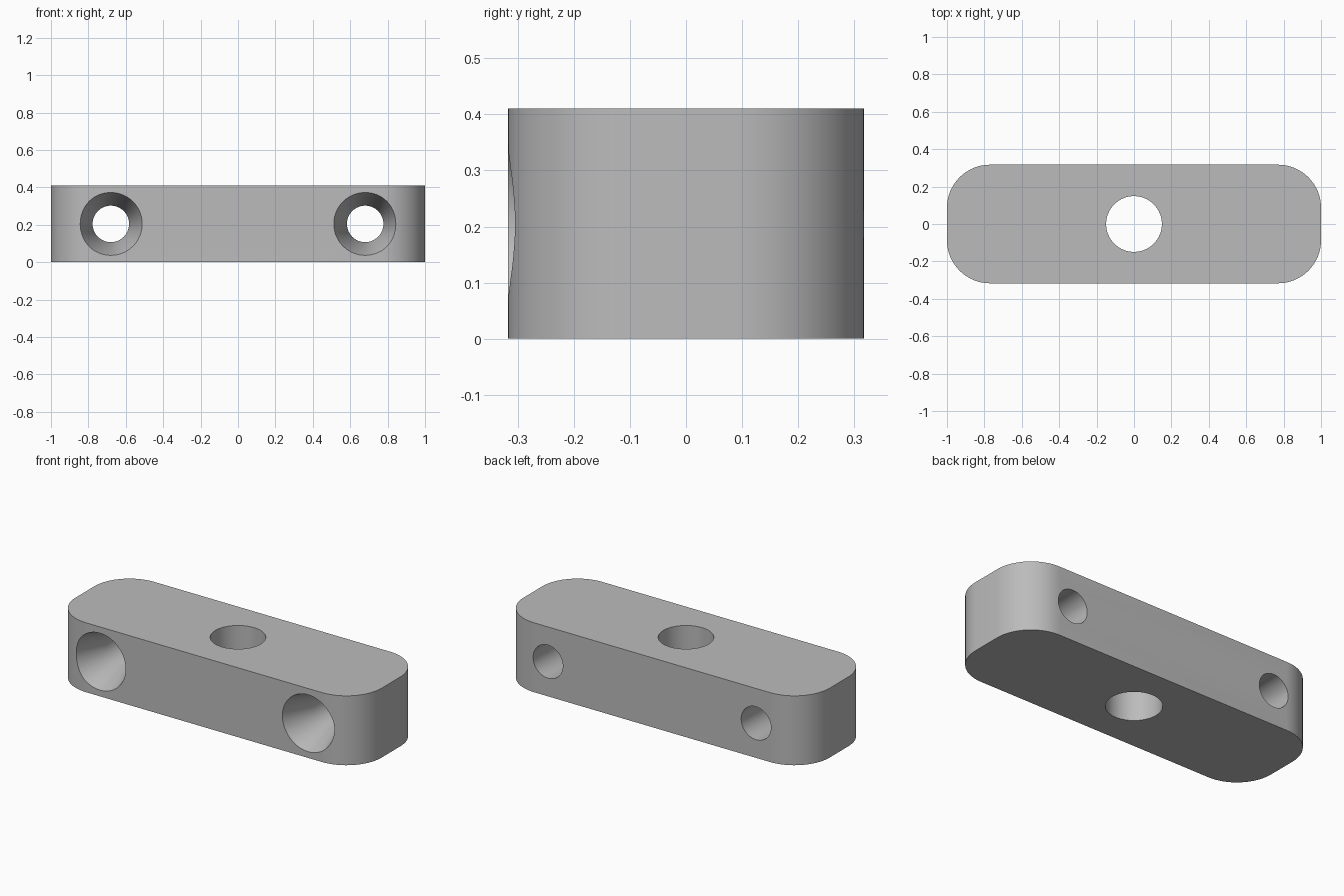
import bpy, bmesh, math
from mathutils import Matrix

cube = bpy.data.objects.get("Cube")
if cube:
    bpy.data.objects.remove(cube, do_unlink=True)

HALF_X, HALF_Y, HEIGHT, CORNER = 1.0, 0.317, 0.41, 0.23
SINK_DEPTH = 0.2

steel = bpy.data.materials.new("plain grey")
steel.use_nodes = True
GREY = (0.5, 0.5, 0.5, 1)
steel.diffuse_color = GREY
steel.node_tree.nodes["Principled BSDF"].inputs["Base Color"].default_value = GREY


def finish(name, bm):
    bmesh.ops.recalc_face_normals(bm, faces=bm.faces)
    mesh = bpy.data.meshes.new(name)
    bm.to_mesh(mesh)
    bm.free()
    mesh.materials.append(steel)
    obj = bpy.data.objects.new(name, mesh)
    bpy.context.collection.objects.link(obj)
    return obj


def lathe(name, profile, matrix, sides=64):
    """Closed turned solid from (radius, height) pairs."""
    bm = bmesh.new()
    rings = [[bm.verts.new((r * math.cos(a), r * math.sin(a), h))
              for a in (math.tau * i / sides for i in range(sides))]
             for r, h in profile]
    for low, high in zip(rings, rings[1:]):
        for i in range(sides):
            j = (i + 1) % sides
            bm.faces.new((low[i], low[j], high[j], high[i]))
    bm.faces.new(rings[0])
    bm.faces.new(rings[-1])
    bm.transform(matrix)
    return finish(name, bm)


# Block with rounded vertical corners
bm = bmesh.new()
bmesh.ops.create_cube(bm, size=1)
bm.transform(Matrix.Translation((0, 0, HEIGHT / 2))
             @ Matrix.Diagonal((2 * HALF_X, 2 * HALF_Y, HEIGHT, 1)))
upright = [e for e in bm.edges
           if abs(e.verts[0].co.z - e.verts[1].co.z) > HEIGHT / 2]
bmesh.ops.bevel(bm, geom=upright, offset=CORNER, segments=16,
                affect='EDGES', profile=0.5)
block = finish("mounting_block", bm)

# Central vertical bore
cutters = [lathe("center_bore_cutter", [(0.149, -0.1), (0.149, HEIGHT + 0.1)],
                 Matrix.Identity(4))]

# Tapered screw holes running front to back
taper = (0.168 - 0.0975) / SINK_DEPTH
screw_profile = [(0.168 + 0.1 * taper, -0.1), (0.0975, SINK_DEPTH),
                 (0.0975, 2 * HALF_Y + 0.1)]
for side, x in (("left", 0.68), ("right", -0.68)):
    place = (Matrix.Translation((x, -HALF_Y, HEIGHT / 2))
             @ Matrix.Rotation(-math.pi / 2, 4, 'X'))
    cutters.append(lathe(side + "_screw_hole_cutter", screw_profile, place))

# Cut every hole, then discard the cutters
for cutter in cutters:
    cut = block.modifiers.new(cutter.name, 'BOOLEAN')
    cut.operation = 'DIFFERENCE'
    cut.solver = 'EXACT'
    cut.object = cutter
bpy.context.view_layer.objects.active = block
block.select_set(True)
for cut in list(block.modifiers):
    bpy.ops.object.modifier_apply(modifier=cut.name)
for cutter in cutters:
    bpy.data.objects.remove(cutter, do_unlink=True)

bpy.ops.object.select_all(action='DESELECT')
block.select_set(True)
bpy.ops.object.shade_smooth_by_angle(angle=math.radians(30))
